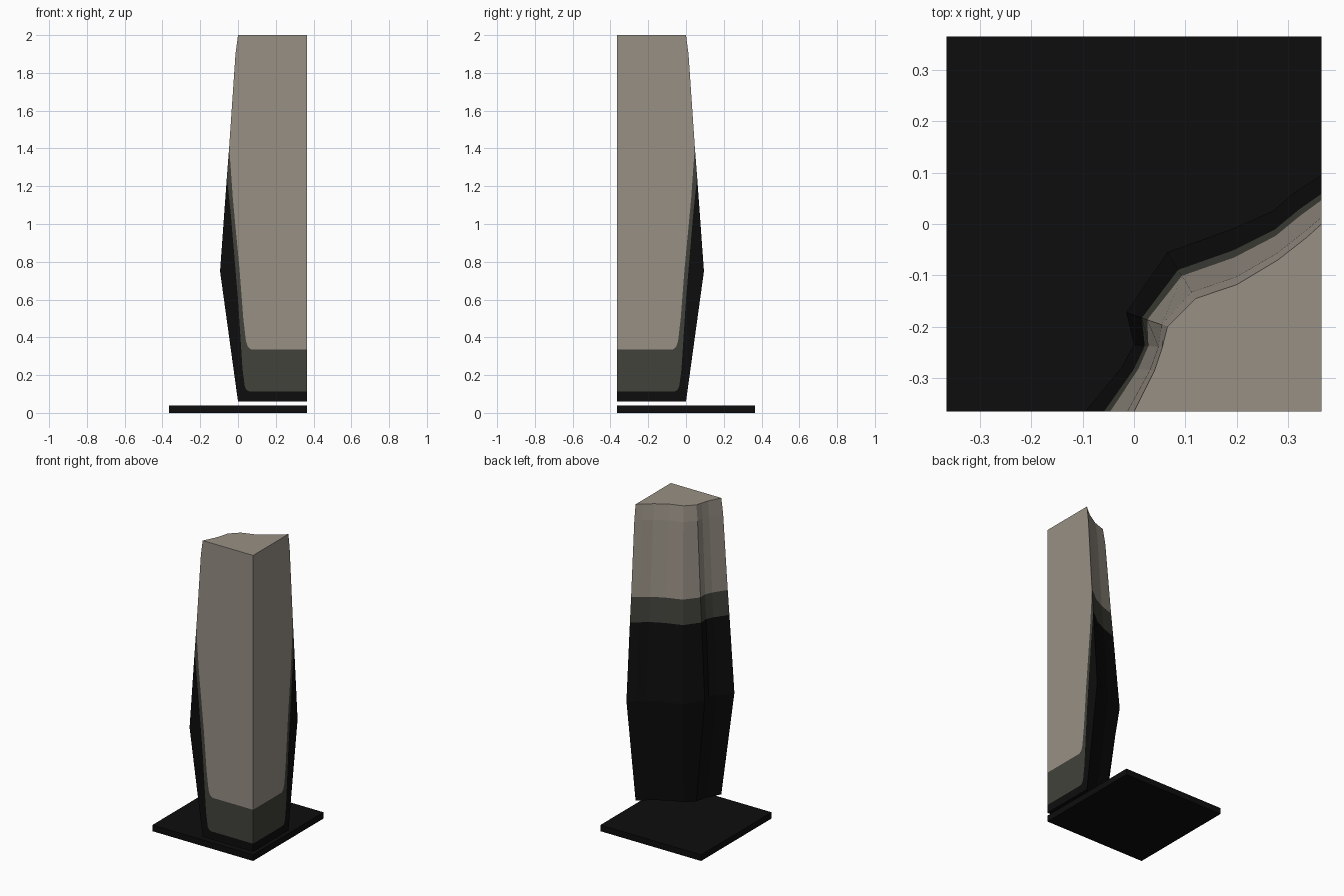
import bpy, bmesh

if "Cube" in bpy.data.objects:
    bpy.data.objects.remove(bpy.data.objects["Cube"])

H = 0.365  # half width of the base


def material(name, col):
    m = bpy.data.materials.new(name)
    m.diffuse_color = (*col, 1)
    m.use_nodes = True
    m.node_tree.nodes["Principled BSDF"].inputs["Base Color"].default_value = m.diffuse_color
    return m


STONE = material("pale stone", (0.314, 0.279, 0.235))
GREY = material("dark grey", (0.054, 0.054, 0.044))
BLACK = material("black", (0.004, 0.004, 0.004))


def finish(bm, name, mats):
    bmesh.ops.remove_doubles(bm, verts=bm.verts[:], dist=0.0005)
    bmesh.ops.recalc_face_normals(bm, faces=bm.faces[:])
    me = bpy.data.meshes.new(name)
    bm.to_mesh(me)
    bm.free()
    for m in mats:
        me.materials.append(m)
    ob = bpy.data.objects.new(name, me)
    bpy.context.collection.objects.link(ob)
    return ob


# Base plate
bm = bmesh.new()
bmesh.ops.create_cube(bm, size=1)
for v in bm.verts:
    v.co = (v.co.x * 2 * H, v.co.y * 2 * H, 0.02 + v.co.z * 0.04)
finish(bm, "base_plate", [BLACK])

# Rough back wall: outline at the ends and at the bulge, blended by height
END = [(H, 0), (0.335, -0.027), (0.28, -0.07), (0.2, -0.118), (0.12, -0.145),
       (0.065, -0.2), (0.055, -0.24), (0.04, -0.285), (0, -H)]
BULGE = [(H, 0.095), (0.31, 0.06), (0.27, 0.025), (0.19, -0.01), (0.065, -0.055),
         (-0.015, -0.172), (0.0, -0.235), (-0.025, -0.28), (-0.095, -H)]
# height, amount of bulge, colour of the band above it
LEVELS = [(0.06, 0, 2), (0.75, 1, 2), (1.25, 0.62, 1), (1.41, 0.49, 0),
          (1.9, 0.14, 0), (2.0, 0, 0)]


def ring(z, t):
    return [(a[0] + (b[0] - a[0]) * t, a[1] + (b[1] - a[1]) * t, z)
            for a, b in zip(END, BULGE)]


bm = bmesh.new()


def face(pts, mat):
    f = bm.faces.new([bm.verts.new(p) for p in pts])
    f.material_index = mat


rings = [ring(z, t) for z, t, _ in LEVELS]
for lo, hi, (_, _, mat) in zip(rings, rings[1:], LEVELS):
    for i in range(len(END) - 1):
        face([lo[i], lo[i + 1], hi[i + 1], hi[i]], mat)

# Top and bottom caps
face(rings[-1] + [(H, -H, 2.0)], 0)
face(rings[0] + [(H, -H, 0.06)], 2)

# Flat cut faces: pale centre with dark grey and black borders
edge = [(-0.095 * t, z) for z, t, _ in LEVELS]
pale_line = [(-0.027, 1.13), (0.008, 0.76), (0.028, 0.5), (0.042, 0.38),
             (0.052, 0.35), (0.07, 0.335), (H, 0.335)]
grey_line = [(-0.038, 1.05), (0, 0.6), (0.024, 0.23), (0.036, 0.14),
             (0.046, 0.12), (0.062, 0.113), (H, 0.113)]
regions = [
    ([edge[5], edge[4], edge[3]] + pale_line + [(H, 2.0)], 0),
    ([edge[3], edge[2]] + grey_line + pale_line[::-1], 1),
    ([edge[2], edge[1], edge[0], (H, 0.06)] + grey_line[::-1], 2),
]
for pts, mat in regions:
    face([(u, -H, z) for u, z in pts], mat)   # front
    face([(H, -u, z) for u, z in pts], mat)   # right side

finish(bm, "stone_pillar", [STONE, GREY, BLACK])
